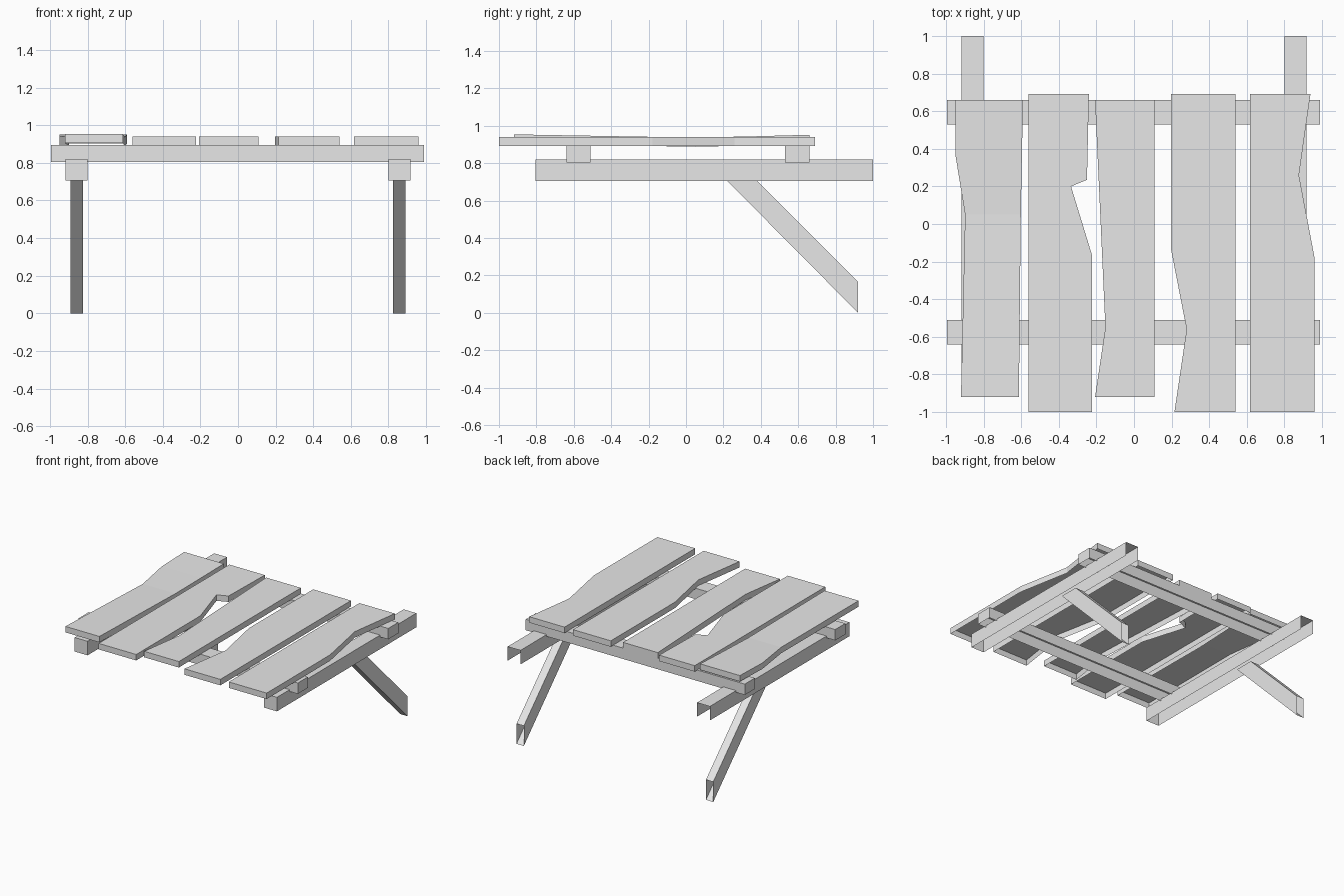
import bpy
import bmesh
from mathutils import Vector

cube = bpy.data.objects.get("Cube")
if cube:
    bpy.data.objects.remove(cube, do_unlink=True)

# One weathered grey for everything
grey = bpy.data.materials.new("weathered_grey")
grey.use_nodes = True
colour = (0.8, 0.8, 0.8, 1)
grey.diffuse_color = colour
grey.node_tree.nodes["Principled BSDF"].inputs["Base Color"].default_value = colour

DOWN, UP, BACK = Vector((0, 0, -1)), Vector((0, 0, 1)), Vector((0, 1, 0))


def finish(name, bm, open_sides):
    """Orient the closed shell, then remove the sides left open."""
    bmesh.ops.recalc_face_normals(bm, faces=bm.faces)
    bm.normal_update()
    gone = [f for f in bm.faces if any(f.normal.dot(d) > 0.9 for d in open_sides)]
    bmesh.ops.delete(bm, geom=gone, context='FACES')
    mesh = bpy.data.meshes.new(name)
    bm.to_mesh(mesh)
    bm.free()
    mesh.materials.append(grey)
    obj = bpy.data.objects.new(name, mesh)
    bpy.context.collection.objects.link(obj)


def loft(name, rings, open_sides):
    """Skin a row of matching four-point rings and cap both ends."""
    bm = bmesh.new()
    rows = [[bm.verts.new(p) for p in ring] for ring in rings]
    for a, b in zip(rows, rows[1:]):
        for i in range(4):
            j = (i + 1) % 4
            bm.faces.new((a[i], a[j], b[j], b[i]))
    bm.faces.new(rows[0])
    bm.faces.new(rows[-1])
    finish(name, bm, open_sides)


def section(y, x0, x1, z0, z1):
    return [(x0, y, z0), (x1, y, z0), (x1, y, z1), (x0, y, z1)]


def plank(name, rows):
    """Rows run front to back: y, left edge, right edge, lift."""
    rings = [section(y, x0, x1, 0.892 + lift, 0.941 + lift) for y, x0, x1, lift in rows]
    loft(name, rings, [DOWN])


# Five broken planks, open underneath
plank("plank_far_right", [(-0.92, -0.92, -0.612, 0.013), (0.05, -0.898, -0.602, -0.004),
                          (0.37, -0.95, -0.596, 0.003), (0.66, -0.95, -0.59, 0.011)])
plank("plank_right", [(-1, -0.562, -0.222, 0), (-0.17, -0.562, -0.222, 0),
                      (0.2, -0.562, -0.335, 0), (0.235, -0.562, -0.25, 0),
                      (0.69, -0.562, -0.24, 0)])
plank("plank_middle", [(-0.92, -0.207, 0.108, 0), (-0.55, -0.152, 0.108, 0),
                       (0.66, -0.207, 0.108, 0)])
plank("plank_left", [(-1, 0.215, 0.54, 0), (-0.56, 0.28, 0.54, 0),
                     (-0.14, 0.198, 0.54, 0), (0.69, 0.198, 0.54, 0)])
plank("plank_far_left", [(-1, 0.617, 0.96, 0), (-0.18, 0.617, 0.96, 0),
                         (0.26, 0.617, 0.877, 0), (0.69, 0.617, 0.938, 0)])

# Cross bars under the planks
for name, y0, y1 in (("front_cross_bar", -0.64, -0.51), ("back_cross_bar", 0.53, 0.66)):
    loft(name, [section(y, -0.995, 0.99, 0.805, 0.894) for y in (y0, y1)], [DOWN])

# Side rails and their slanted struts
for side, s in (("right", -1), ("left", 1)):
    x = s * 0.858
    loft(side + "_rail", [section(y, x - 0.058, x + 0.058, 0.705, 0.82) for y in (-0.805, 1)],
         [DOWN, BACK])
    profile = [(0.22, 0.706), (0.38, 0.706), (0.92, 0.165), (0.92, 0)]
    loft(side + "_strut", [[(px, y, z) for y, z in profile] for px in (x - 0.033, x + 0.033)],
         [UP, BACK])
